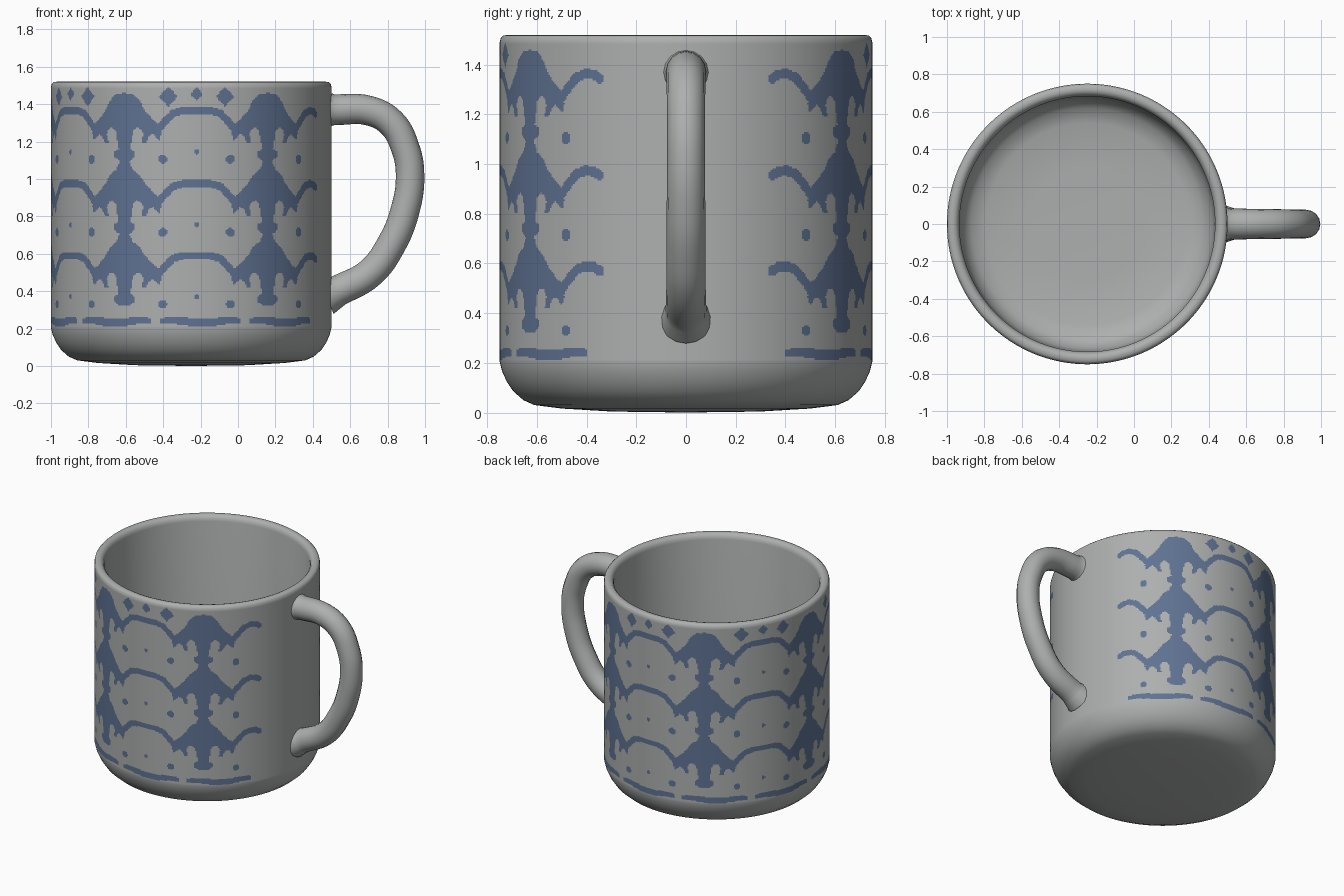
import bpy, bmesh, math

if "Cube" in bpy.data.objects:
    bpy.data.objects.remove(bpy.data.objects["Cube"])

def material(name, rgb):
    m = bpy.data.materials.new(name)
    m.diffuse_color = (*rgb, 1)
    m.use_nodes = True
    m.node_tree.nodes["Principled BSDF"].inputs["Base Color"].default_value = m.diffuse_color
    return m

GREY = material("glazed grey", (0.42, 0.43, 0.43))
BLUE = material("slate blue", (0.115, 0.17, 0.29))
CX, R = -0.25, 0.75

# ---- painted pattern, described in (angle, height) on the wall ----
MOTIFS = [57, 118.5, 180, 241.5, 303]          # degrees from the handle
CRESTS = [1.36, 0.97, 0.585]                   # arm height of each tier
DOME = [(0, .10), (.05, .095), (.09, .06)]
NECK = [(0, .14), (.025, .13), (.05, .08), (.09, .05)]
SKIRT = [(.125, 0), (.165, -.04), (.21, -.075), (.212, -.12), (.2, -.155),
         (.165, -.12), (.145, -.13), (.125, -.168), (.1, -.165), (.112, -.12),
         (.097, -.092), (.073, -.085), (.052, -.105), (.045, -.15),
         (.035, -.2), (.065, -.215), (.065, -.24), (.03, -.265), (0, -.265)]
ARM = [(.19, -.10), (.235, -.05), (.275, -.01), (.32, .005), (.36, .0), (.385, -.015)]
ARM_JOIN = ARM[:3] + [(.33, .005), (.41, .005)]

def inside(p, poly):
    x, y = p
    hit = False
    for (ax, ay), (bx, by) in zip(poly, poly[1:] + poly[:1]):
        if (ay > y) != (by > y) and x < (bx - ax) * (y - ay) / (by - ay) + ax:
            hit = not hit
    return hit

def near(p, path, width):
    for (ax, ay), (bx, by) in zip(path, path[1:]):
        dx, dy = bx - ax, by - ay
        t = max(0, min(1, ((p[0] - ax) * dx + (p[1] - ay) * dy) / (dx * dx + dy * dy)))
        if math.hypot(p[0] - ax - t * dx, p[1] - ay - t * dy) < width:
            return True
    return False

def painted(deg, z):
    # dashed band near the foot
    if z < 0.29:
        if not 30 < deg < 330:
            return False
        f = ((deg - 30) / 37.5) % 1
        if not 0.05 < f < 0.95:
            return False
        return abs(z - 0.237 - 0.006 * math.sin(f * 9)) < 0.012 + 0.01 * math.sin(math.pi * f)
    m = min(MOTIFS, key=lambda a: abs(a - deg))
    side = deg - m
    u = math.radians(abs(side)) * R
    if u > 0.42:
        return False
    outer = (m == 57 and side < 0) or (m == 303 and side > 0)
    # diamonds under the rim
    if not outer:
        if abs(u - .25) + abs(z - 1.44) < .052 or abs(u - .403) + abs(z - 1.455) < .036:
            return True
    for i, c in enumerate(CRESTS):
        v = z - c
        if v > 0.15 or v < -0.28:
            continue
        # dots
        if math.hypot(u - .22, v + .255) < .024:
            return True
        if not outer and math.hypot(u - .403, v + .215) < .014:
            return True
        # scroll arms and bell-shaped body
        if u > .17 and v > -.13 and near((u, v), ARM if outer else ARM_JOIN, .02):
            return True
        if u < .22 and inside((u, v), (DOME if i == 0 else NECK) + SKIRT):
            return True
    return False

# ---- mug body: revolved profile with a fine painted wall ----
SEG, ROWS, Z0, Z1 = 560, 185, 0.205, 1.49
foot = [(.3, .004), (.5, .016), (.61, .03), (.655, .05), (.695, .085), (.722, .125), (.74, .165)]
wall = [(R, Z0 + (Z1 - Z0) * i / ROWS) for i in range(ROWS + 1)]
inner = [(.746, 1.508), (.735, 1.518), (.715, 1.52), (.70, 1.515), (.688, 1.50),
         (.683, 1.48), (.68, .25), (.665, .17), (.62, .115), (.54, .09), (.3, .08)]
profile = foot + wall + inner

bm = bmesh.new()
rings = []
for r, z in profile:
    rings.append([bm.verts.new((CX + r * math.cos(2 * math.pi * k / SEG),
                                r * math.sin(2 * math.pi * k / SEG), z)) for k in range(SEG)])
for j in range(len(rings) - 1):
    a, b = rings[j], rings[j + 1]
    on_wall = len(foot) <= j < len(foot) + ROWS
    zm = (profile[j][1] + profile[j + 1][1]) / 2
    for k in range(SEG):
        n = (k + 1) % SEG
        f = bm.faces.new((a[k], a[n], b[n], b[k]))
        f.smooth = True
        if on_wall and painted((k + .5) * 360 / SEG, zm):
            f.material_index = 1
# close underside and inner floor
for ring, z, flip in ((rings[0], 0.0, True), (rings[-1], .08, False)):
    c = bm.verts.new((CX, 0, z))
    for k in range(SEG):
        n = (k + 1) % SEG
        f = bm.faces.new((c, ring[n], ring[k]) if flip else (c, ring[k], ring[n]))
        f.smooth = True
me = bpy.data.meshes.new("mug_body")
bm.to_mesh(me)
bm.free()
me.materials.append(GREY)
me.materials.append(BLUE)
body = bpy.data.objects.new("mug_body", me)
bpy.context.collection.objects.link(body)

# ---- handle: swept tube flaring into the wall ----
path = [(.465, 1.37, 1.25), (.515, 1.37, 1.02), (.70, 1.365, .98), (.82, 1.30, .96),
        (.893, 1.17, .94), (.92, 1.02, .94), (.89, .82, .96), (.82, .65, .97),
        (.71, .50, .98), (.54, .405, 1.02), (.47, .375, 1.3)]
cu = bpy.data.curves.new("handle", 'CURVE')
cu.dimensions = '3D'
cu.bevel_depth = 0.081
cu.bevel_resolution = 6
cu.resolution_u = 6
cu.use_fill_caps = True
sp = cu.splines.new('BEZIER')
sp.bezier_points.add(len(path) - 1)
for p, (x, z, r) in zip(sp.bezier_points, path):
    p.co = (x, 0, z)
    p.radius = r
    p.handle_left_type = p.handle_right_type = 'AUTO'
cu.materials.append(GREY)
handle = bpy.data.objects.new("handle", cu)
bpy.context.collection.objects.link(handle)
bpy.ops.object.select_all(action='DESELECT')
handle.select_set(True)
bpy.context.view_layer.objects.active = handle
bpy.ops.object.convert(target='MESH')
bpy.ops.object.shade_smooth_by_angle(angle=math.radians(50))
